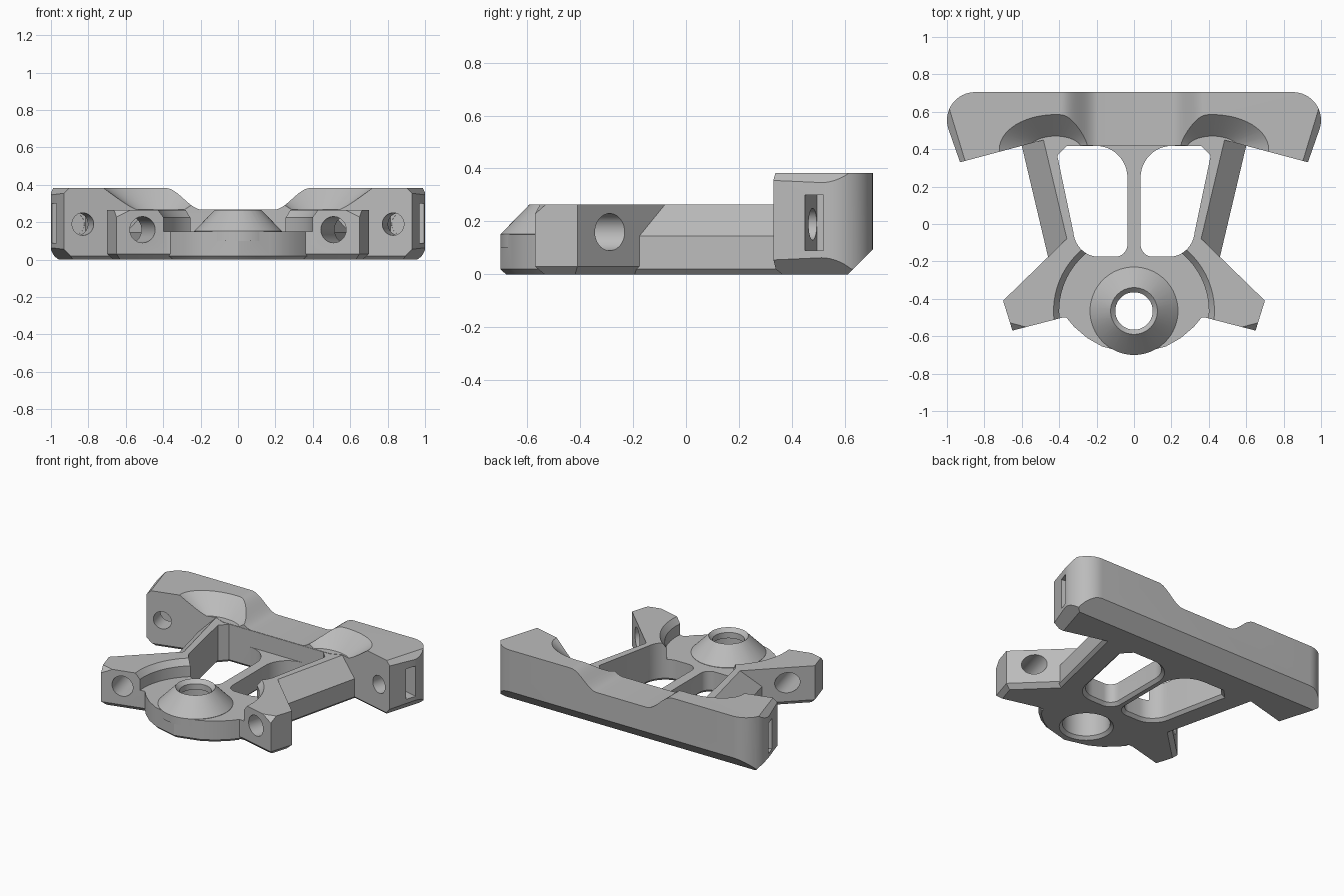
import bpy, bmesh, math
from mathutils import Vector, Matrix

cube = bpy.data.objects.get("Cube")
if cube:
    bpy.data.objects.remove(cube, do_unlink=True)

grey = bpy.data.materials.new("plain grey")
grey.use_nodes = True
grey.diffuse_color = (0.5, 0.5, 0.5, 1)
grey.node_tree.nodes["Principled BSDF"].inputs["Base Color"].default_value = (0.5, 0.5, 0.5, 1)


def finish(name, bm):
    bmesh.ops.recalc_face_normals(bm, faces=bm.faces)
    mesh = bpy.data.meshes.new(name)
    bm.to_mesh(mesh)
    bm.free()
    mesh.materials.append(grey)
    obj = bpy.data.objects.new(name, mesh)
    bpy.context.collection.objects.link(obj)
    return obj


def loft(rings):
    """Closed solid through rings with equal point counts."""
    bm = bmesh.new()
    rows = [[bm.verts.new(p) for p in ring] for ring in rings]
    n = len(rows[0])
    for a, b in zip(rows, rows[1:]):
        for i in range(n):
            j = (i + 1) % n
            bm.faces.new((a[i], a[j], b[j], b[i]))
    bm.faces.new(rows[0][::-1])
    bm.faces.new(rows[-1])
    bmesh.ops.recalc_face_normals(bm, faces=bm.faces)
    return bm


def grow(pts, d):
    """Offset a closed outline outward by d with mitred corners."""
    n = len(pts)
    area = sum(pts[i - 1][0] * pts[i][1] - pts[i][0] * pts[i - 1][1] for i in range(n))
    sign = 1 if area > 0 else -1
    out = []
    for i in range(n):
        p, q, r = (Vector(pts[k % n]) for k in (i - 1, i, i + 1))
        e, f = (q - p).normalized(), (r - q).normalized()
        a, b = Vector((e.y, -e.x)), Vector((f.y, -f.x))
        out.append(q + (a + b) * (sign * d / (1 + a.dot(b))))
    return out


def prism(pts, layers):
    return loft([[(p[0], p[1], z) for p in grow(pts, d)] for z, d in layers])


def sym(pts):
    """Complete a right half outline with its mirror image."""
    return pts + [(-x, y) for x, y in reversed(pts) if abs(x) > 1e-5]


def arc(cx, cy, rx, ry, a0, a1, n):
    angles = [math.radians(a0 + (a1 - a0) * i / n) for i in range(n + 1)]
    return [(cx + rx * math.cos(a), cy + ry * math.sin(a)) for a in angles]


def circle(cx, cy, r, n=64):
    return arc(cx, cy, r, r, 0, 360, n)[:-1]


def shave(bm, point, normal):
    """Cut away and cap everything beyond a plane."""
    geom = bm.verts[:] + bm.edges[:] + bm.faces[:]
    bmesh.ops.bisect_plane(bm, geom=geom, plane_co=point, plane_no=normal, clear_outer=True)
    bmesh.ops.holes_fill(bm, edges=[e for e in bm.edges if e.is_boundary])


def combine(obj, bm, operation):
    tool = finish("cutter", bm)
    tool.hide_render = True
    mod = obj.modifiers.new("combine", 'BOOLEAN')
    mod.operation, mod.object, mod.solver = operation, tool, 'EXACT'
    bpy.context.view_layer.objects.active = obj
    bpy.ops.object.modifier_apply(modifier=mod.name)
    bpy.data.objects.remove(tool, do_unlink=True)


def bore(centre, r, length, side):
    bm = bmesh.new()
    axis = Vector((0.25 * side, 0.97, 0))
    turn = axis.to_track_quat('Z', 'Y').to_matrix().to_4x4()
    bmesh.ops.create_cone(bm, cap_ends=True, segments=40, radius1=r, radius2=r, depth=length,
                          matrix=Matrix.Translation(centre) @ turn)
    return bm


# Rear bar: rounded outline, chamfered underside and ends
outline = sym([(0.41, 0.42), (0.48, 0.45), (0.93, 0.33)]
              + arc(0.85, 0.555, 0.15, 0.15, -17, 90, 16))
bm = prism(outline, [(0, -0.02), (0.02, 0), (0.383, 0)])
shave(bm, (0, 0.61, 0), (0, 1, -1))
for s in (1, -1):
    shave(bm, (0.93 * s, 0.33, 0.055), (0.957 * s, -0.29, -1))
    shave(bm, (0.93 * s, 0.33, 0.355), (0.957 * s, -0.29, 1))
rear_bar = finish("rear_bar", bm)

# Smooth dip across the middle of the bar
steps = [i / 14 for i in range(15)]
dip = sym([(0.19 + 0.2 * t, 0.325 - 0.058 * math.cos(math.pi * t)) for t in steps] + [(0.39, 0.5)])
combine(rear_bar, loft([[(x, y, z) for x, z in dip] for y in (0.2, 0.9)]), 'DIFFERENCE')

for s in (1, -1):
    # Flared scoops beside the dip
    scoop = [[(x, y, z) for x, y in arc(0.42 * s, 0.4, rx, ry, 0, 360, 56)[:-1]]
             for z, rx, ry in ((0.267, 0.14, 0.07), (0.383, 0.3, 0.185), (0.41, 0.337, 0.212))]
    combine(rear_bar, loft(scoop), 'DIFFERENCE')
    # Screw bores and nut slots
    combine(rear_bar, bore((0.83 * s, 0.36, 0.19), 0.06, 0.4, s), 'DIFFERENCE')
    bm = bmesh.new()
    bmesh.ops.create_cube(bm, size=1, matrix=Matrix.Translation((0.98 * s, 0.485, 0.195))
                          @ Matrix.Rotation(math.radians(-15 * s), 4, 'Z')
                          @ Matrix.Diagonal((0.36, 0.075, 0.21, 1)))
    combine(rear_bar, bm, 'DIFFERENCE')

# Frame with sloping rail tops
frame = finish("frame", prism(sym([(0.43, -0.3), (0.643, 0.6)]),
                              [(0, -0.02), (0.02, 0), (0.145, 0), (0.265, -0.12)]))

# Front arms with chamfered front edges
bm = prism(sym([(0.38, -0.5), (0.65, -0.57), (0.7, -0.41), (0.34, -0.06)]),
           [(0, -0.03), (0.03, 0), (0.265, 0)])
for s in (1, -1):
    shave(bm, (0.65 * s, -0.57, 0.228), (0.25 * s, -0.97, 1))
combine(frame, bm, 'UNION')

# Pointed nose plate
nose = sym([(0, -0.7), (0.17, -0.655), (0.25, -0.61), (0.32, -0.55), (0.37, -0.49), (0.25, -0.2)])
combine(frame, prism(nose, [(0, -0.02), (0.02, 0), (0.2, 0)]), 'UNION')

# Round recess and sunken interior
combine(frame, prism(circle(0, -0.465, 0.4, 96), [(0.15, 0), (0.225, 0), (0.285, 0.045)]), 'DIFFERENCE')
inner = sym([(0.25, -0.13), (0.32, -0.06), (0.41, 0.365), (0.36, 0.418)])
combine(frame, prism(inner, [(0.15, 0), (0.3, 0)]), 'DIFFERENCE')

# Twin windows either side of the spine
for s in (1, -1):
    window = (arc(0.205, 0.248, 0.17, 0.17, 180, 90, 12) + [(0.36, 0.418), (0.41, 0.365)]
              + arc(0.19, -0.03, 0.135, 0.145, -5, -90, 10) + arc(0.1, -0.11, 0.065, 0.065, -90, -180, 8))
    window = [(x * s, y) for x, y in window]
    combine(frame, prism(window, [(-0.02, 0.04), (0.02, 0), (0.3, 0)]), 'DIFFERENCE')
    combine(frame, bore((0.54 * s, -0.42, 0.16), 0.07, 0.8, s), 'DIFFERENCE')

# Conical hub with a stepped centre hole
hub = circle(0, -0.465, 0.125)
combine(frame, prism(hub, [(0.1, 0.11), (0.152, 0.11), (0.265, 0)]), 'UNION')
hole = [(-0.02, 0.09), (0.02, 0.05), (0.19, 0.05), (0.2, 0), (0.24, 0), (0.28, 0.04)]
combine(frame, prism(circle(0, -0.465, 0.1), hole), 'DIFFERENCE')

for obj in (rear_bar, frame):
    bpy.ops.object.select_all(action='DESELECT')
    obj.select_set(True)
    bpy.context.view_layer.objects.active = obj
    bpy.ops.object.shade_smooth_by_angle(angle=math.radians(28))
